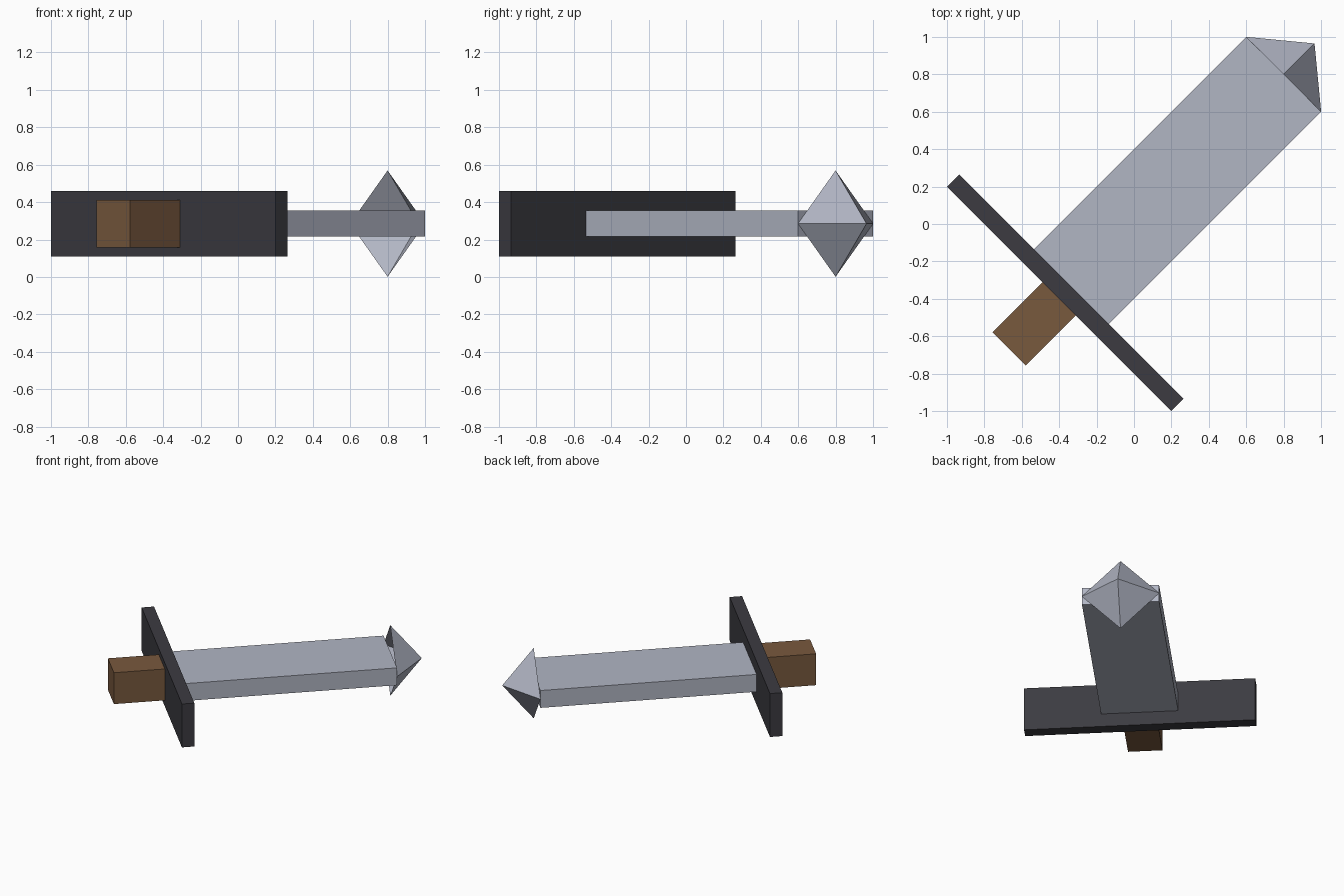
import bpy
import bmesh
from math import pi
from mathutils import Matrix, Vector

cube = bpy.data.objects.get("Cube")
if cube:
    bpy.data.objects.remove(cube, do_unlink=True)


def material(name, rgb):
    mat = bpy.data.materials.new(name)
    mat.use_nodes = True
    mat.diffuse_color = (*rgb, 1)
    mat.node_tree.nodes["Principled BSDF"].inputs["Base Color"].default_value = (*rgb, 1)
    return mat


steel = material("pale steel", (0.44, 0.465, 0.55))
iron = material("dark iron", (0.045, 0.044, 0.053))
wood = material("brown wood", (0.19, 0.10, 0.048))

MID_Z = 0.285                       # height of the sword's axis
TURN = Matrix.Translation((0, 0, MID_Z)) @ Matrix.Rotation(pi / 4, 4, "Z")


def add_object(name, bm, mat):
    bm.transform(TURN)
    mesh = bpy.data.meshes.new(name)
    bm.to_mesh(mesh)
    bm.free()
    mesh.materials.append(mat)
    obj = bpy.data.objects.new(name, mesh)
    bpy.context.collection.objects.link(obj)


def box(name, start, end, width, height, mat):
    """Box lying along the sword's axis from start to end."""
    bm = bmesh.new()
    bmesh.ops.create_cube(bm, size=1)
    bmesh.ops.scale(bm, vec=(end - start, width, height), verts=bm.verts)
    bmesh.ops.translate(bm, vec=((start + end) / 2, 0, 0), verts=bm.verts)
    add_object(name, bm, mat)


# Handle, crossguard and blade in a row along the axis
box("handle", -0.944, -0.566, 0.253, 0.253, wood)
box("crossguard", -0.566, -0.474, 1.697, 0.35, iron)
box("blade", -0.474, 1.131, 0.566, 0.14, steel)

# Blade tip: hollow four-sided pyramid, open at the back
bm = bmesh.new()
base, length, radius = 1.131, 0.234, 0.284
apex = bm.verts.new((base + length, 0, 0))
ring = [bm.verts.new((base, y * radius, z * radius))
        for y, z in ((1, 0), (0, 1), (-1, 0), (0, -1))]
for i, vert in enumerate(ring):
    face = bm.faces.new((vert, ring[(i + 1) % 4], apex))
    face.normal_update()
    if face.normal.dot(Vector((1, 0, 0))) < 0:
        face.normal_flip()
add_object("blade_tip", bm, steel)
